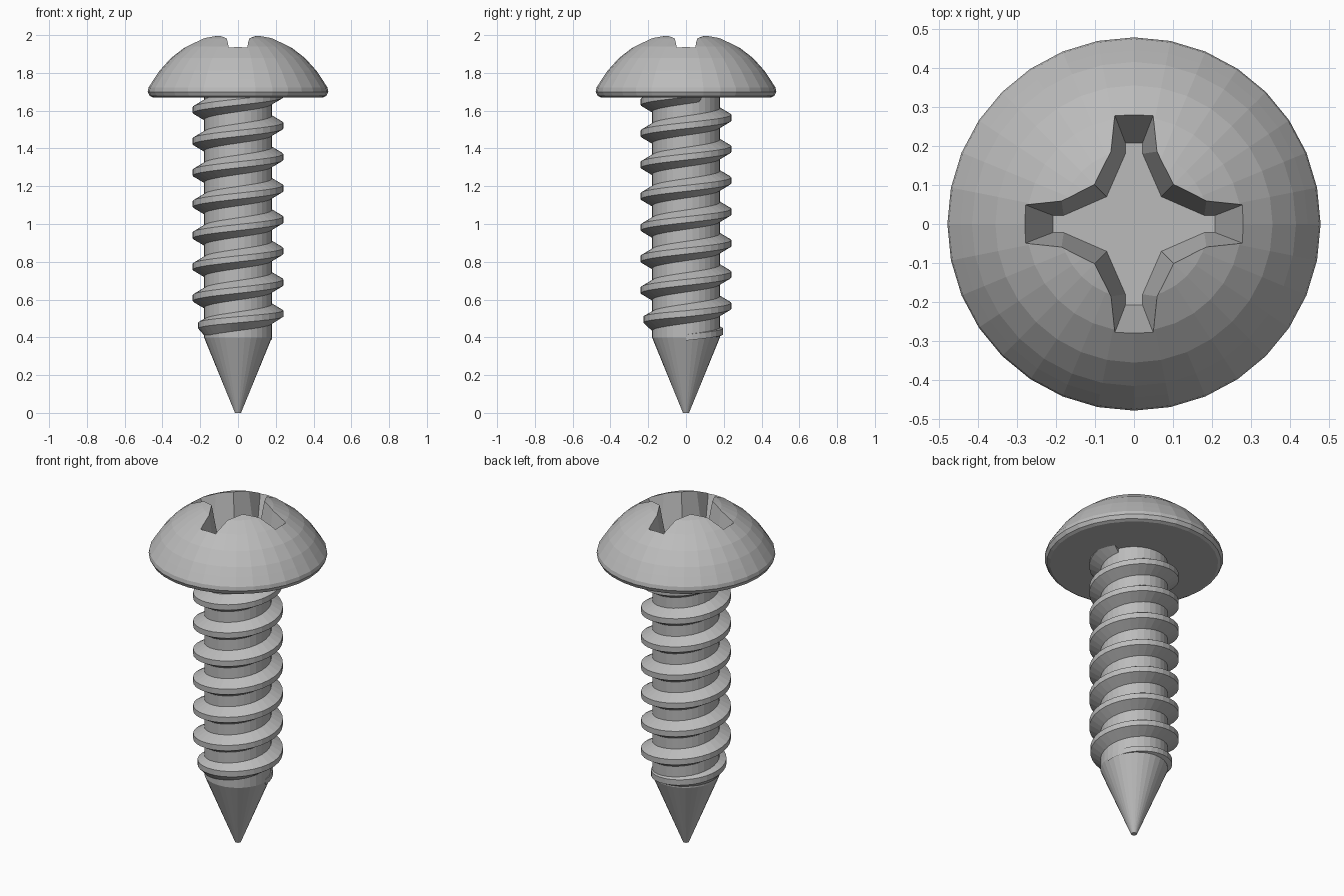
import bpy
import bmesh
import math

cube = bpy.data.objects.get("Cube")
if cube:
    bpy.data.objects.remove(cube, do_unlink=True)

SEGMENTS = 32

steel = bpy.data.materials.new("grey steel")
steel.use_nodes = True
grey = (0.5, 0.5, 0.5, 1)
steel.diffuse_color = grey
steel.node_tree.nodes["Principled BSDF"].inputs["Base Color"].default_value = grey


def finish(bm, name):
    """Turn a bmesh into a flat shaded object."""
    bmesh.ops.remove_doubles(bm, verts=bm.verts, dist=0.0001)
    bmesh.ops.recalc_face_normals(bm, faces=bm.faces)
    mesh = bpy.data.meshes.new(name)
    bm.to_mesh(mesh)
    bm.free()
    mesh.materials.append(steel)
    obj = bpy.data.objects.new(name, mesh)
    bpy.context.collection.objects.link(obj)
    return obj


def lathe(name, profile):
    """Revolve (radius, height) points around the z axis."""
    bm = bmesh.new()
    verts = [bm.verts.new((r, 0, z)) for r, z in profile]
    edges = [bm.edges.new(pair) for pair in zip(verts, verts[1:])]
    bmesh.ops.spin(bm, geom=verts + edges, cent=(0, 0, 0), axis=(0, 0, 1),
                   angle=math.tau, steps=SEGMENTS, use_duplicate=False)
    return finish(bm, name)


def loft(name, rings):
    """Skin closed rings of points and cap both ends."""
    bm = bmesh.new()
    loops = [[bm.verts.new(p) for p in ring] for ring in rings]
    n = len(loops[0])
    for a, b in zip(loops, loops[1:]):
        for i in range(n):
            j = (i + 1) % n
            bm.faces.new((a[i], a[j], b[j], b[i]))
    bm.faces.new(loops[0])
    bm.faces.new(loops[-1])
    return finish(bm, name)


# Domed head: rounded rim, then a spherical cap
def dome(r):
    return r, 1.5 + math.sqrt(0.519 ** 2 - r * r)


rim = [(0, 1.67), (0.45, 1.67), (0.467, 1.678), (0.478, 1.7), (0.474, 1.722)]
head = lathe("head", rim + [dome(r) for r in (0.445, 0.415, 0.355, 0.275, 0.19, 0.1, 0)])


# Tapered cross recess
def cross(end, shoulder, corner, z):
    arm = [(end[0], -end[1]), end, shoulder, (corner, corner), (shoulder[1], shoulder[0])]
    points = []
    for k in range(4):
        c, s = round(math.cos(k * math.pi / 2)), round(math.sin(k * math.pi / 2))
        points += [(x * c - y * s, x * s + y * c, z) for x, y in arm]
    return points


cutter = loft("recess_cutter", [cross((0.208, 0.022), (0.18, 0.022), 0.07, 1.75),
                                cross((0.322, 0.066), (0.187, 0.07), 0.108, 2.05)])
cutter.hide_render = True
cut = head.modifiers.new("cross recess", 'BOOLEAN')
cut.operation = 'DIFFERENCE'
cut.solver = 'EXACT'
cut.object = cutter
bpy.context.view_layer.objects.active = head
bpy.ops.object.modifier_apply(modifier=cut.name)
bpy.data.objects.remove(cutter, do_unlink=True)

# Shank with pointed tip
lathe("shank", [(0, 0), (0.016, 0), (0.18, 0.4), (0.18, 1.69), (0, 1.69)])

# Helical thread, fading out at the tip
PITCH = 0.166
SHOULDER = 0.4
rings = []
for step in range(8 * SEGMENTS + 3):
    turn = step / SEGMENTS
    fade = min(1, turn)
    z = 0.359 + PITCH * turn
    crest = z + 0.04 * (1 - fade)
    outer = 0.181 + 0.059 * fade
    section = [(0.17, max(SHOULDER, z - 0.057)), (outer, crest - 0.016),
               (outer, crest + 0.016), (0.17, max(SHOULDER + 0.01, z + 0.057))]
    c, s = math.cos(turn * math.tau), math.sin(turn * math.tau)
    rings.append([(r * c, r * s, h) for r, h in section])
loft("thread", rings)
